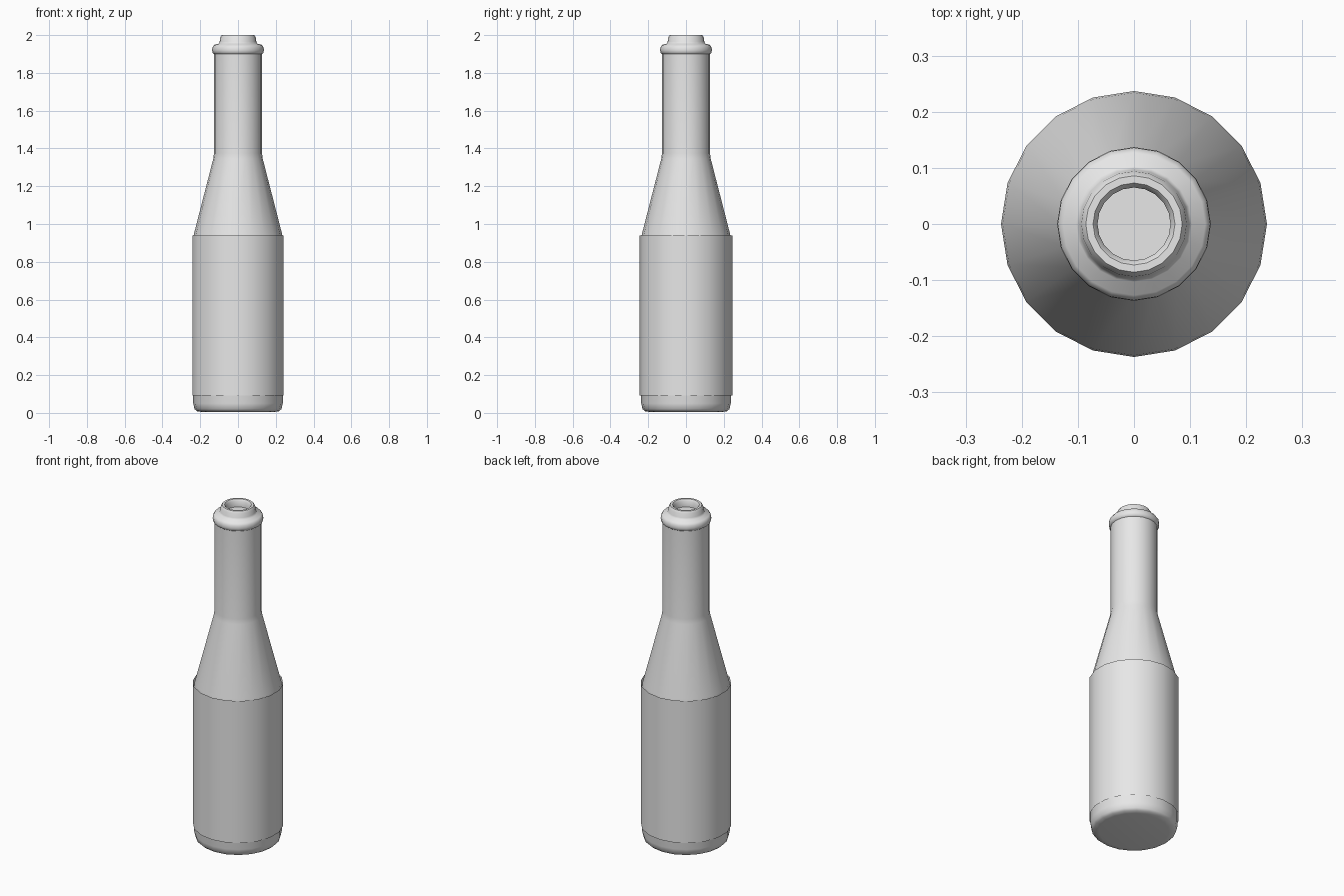
import bpy
import bmesh
from math import cos, sin, pi, radians

if "Cube" in bpy.data.objects:
    bpy.data.objects.remove(bpy.data.objects["Cube"], do_unlink=True)

# Single plain grey material
grey = bpy.data.materials.new("plain_grey")
grey.use_nodes = True
colour = (0.8, 0.8, 0.8, 1)
grey.diffuse_color = colour
grey.node_tree.nodes["Principled BSDF"].inputs["Base Color"].default_value = colour


def lathe(name, profile, sides, start=0.0):
    """Revolve (radius, height) points about z; zero radius closes to a pole."""
    bm = bmesh.new()
    rings = []
    for r, z in profile:
        if r == 0:
            rings.append([bm.verts.new((0, 0, z))] * sides)
        else:
            angles = [start + 2 * pi * i / sides for i in range(sides)]
            rings.append([bm.verts.new((r * cos(a), r * sin(a), z)) for a in angles])
    for low, high in zip(rings, rings[1:]):
        for i in range(sides):
            j = (i + 1) % sides
            corners = dict.fromkeys((low[i], low[j], high[j], high[i]))
            bm.faces.new(list(corners))
    mesh = bpy.data.meshes.new(name)
    bm.to_mesh(mesh)
    bm.free()
    mesh.materials.append(grey)
    obj = bpy.data.objects.new(name, mesh)
    bpy.context.collection.objects.link(obj)
    bpy.ops.object.select_all(action='DESELECT')
    obj.select_set(True)
    bpy.context.view_layer.objects.active = obj
    bpy.ops.object.shade_smooth_by_angle(angle=radians(50))
    return obj


# Profile sections from the base up to the recessed mouth
base = [(0, 0.005), (0.19, 0.005), (0.218, 0.009), (0.23, 0.02), (0.237, 0.05)]
body = [(0.237, 0.92), (0.234, 0.945)]
neck = [(0.131, 1.345), (0.127, 1.375), (0.127, 1.9)]
collar = [(0.134, 1.905), (0.137, 1.918), (0.136, 1.935), (0.127, 1.948)]
lip = [(0.103, 1.954), (0.097, 1.965), (0.094, 1.988), (0.086, 2.0)]
mouth = [(0.073, 2.0), (0.065, 1.99), (0.065, 1.955), (0, 1.955)]
lathe("bottle", base + body + neck + collar + lip + mouth, 20)

# Thin open sleeve wrapped around the body
lathe("label_sleeve", [(0.245, 0.092), (0.245, 0.94)], 18, pi / 2)
